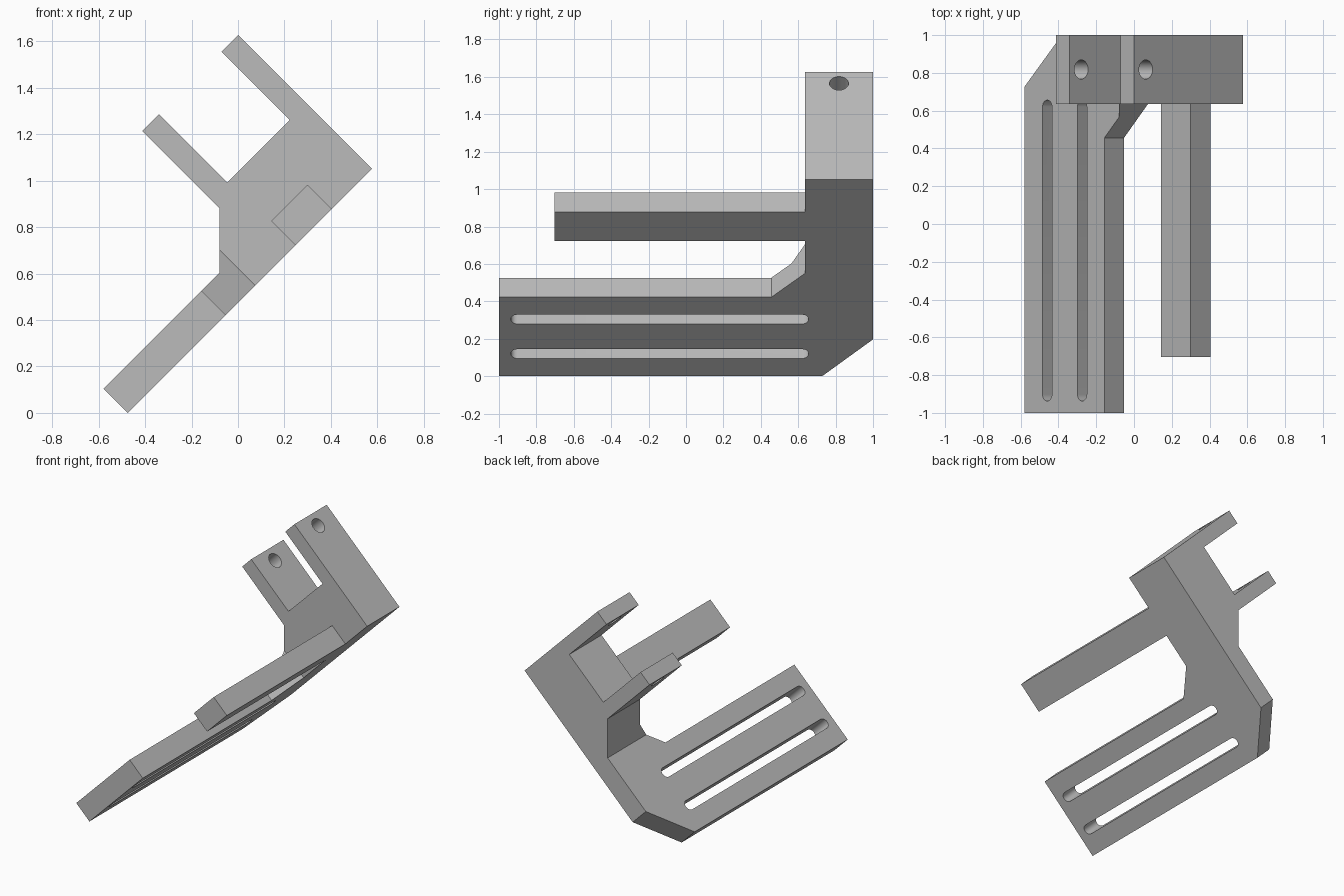
import bpy, bmesh
from math import sin, cos, pi, sqrt
from mathutils import Matrix, Vector

cube = bpy.data.objects.get("Cube")
if cube:
    bpy.data.objects.remove(cube, do_unlink=True)

# Part sizes, in the bracket's own frame: u along plate, y depth, n off plate
THICK, LENGTH, TOP = 0.147, 1.487, 0.814
FRONT = 0.636            # front face of the clevis block
TILT = Matrix.Translation((-0.475, 0, 0)) @ Matrix.Rotation(-pi / 4, 4, 'Y')

grey = bpy.data.materials.new("plain_grey")
grey.use_nodes = True
grey.diffuse_color = (0.5, 0.5, 0.5, 1)
grey.node_tree.nodes["Principled BSDF"].inputs["Base Color"].default_value = (0.5, 0.5, 0.5, 1)


def prism(name, points, direction):
    """Closed outline swept along a direction."""
    bm = bmesh.new()
    face = bm.faces.new([bm.verts.new(p) for p in points])
    swept = bmesh.ops.extrude_face_region(bm, geom=[face])["geom"]
    verts = [g for g in swept if isinstance(g, bmesh.types.BMVert)]
    bmesh.ops.translate(bm, verts=verts, vec=Vector(direction))
    bmesh.ops.recalc_face_normals(bm, faces=bm.faces)
    mesh = bpy.data.meshes.new(name)
    bm.to_mesh(mesh)
    bm.free()
    mesh.materials.append(grey)
    obj = bpy.data.objects.new(name, mesh)
    bpy.context.collection.objects.link(obj)
    return obj


def combine(target, tool, operation):
    """Apply a boolean and discard the tool."""
    tool.hide_render = True
    mod = target.modifiers.new(operation, 'BOOLEAN')
    mod.operation, mod.object, mod.solver = operation, tool, 'EXACT'
    bpy.context.view_layer.objects.active = target
    bpy.ops.object.modifier_apply(modifier=mod.name)
    bpy.data.objects.remove(tool, do_unlink=True)


# Side profile: plate, sloped shoulder and two-lug clevis
profile = [(0, 0), (LENGTH, 0), (LENGTH, TOP), (1.385, TOP), (1.385, 0.398),
           (1.004, 0.398), (1.004, TOP), (0.903, TOP), (0.903, 0.345),
           (0.705, THICK), (0, THICK)]
bracket = prism("clamp_bracket", [(u, -1, n) for u, n in profile], (0, 2, 0))

# Plan outline: slotted plate, gusset, block and clipped back corner
plan = [(0, -1), (0.597, -1), (0.597, 0.456), (0.777, FRONT), (1.6, FRONT),
        (1.6, 1.1), (0.378, 1.1), (0.278, 1), (0, 0.728)]
plan = [(u, min(y, 1)) for u, y in plan if (u, y) != (0.378, 1.1)]
combine(bracket, prism("plan_cutter", [(u, y, -0.1) for u, y in plan], (0, 0, 1.2)), 'INTERSECT')

# Support arm reaching forward from the block
arm = [(1.022, 0), (1.243, 0), (1.243, THICK), (1.022, THICK)]
combine(bracket, prism("support_arm", [(u, -0.703, n) for u, n in arm],
                       (0, 0.703 + FRONT + 0.1, 0)), 'UNION')

# Two round-ended slots through the plate
R = 0.035
for u in (0.169, 0.43):
    ends = []
    for i in range(26):
        a = pi * (i if i < 13 else i - 1) / 12
        y = 0.656 - R if i < 13 else -0.937 + R
        ends.append((u + R * cos(a), y + R * sin(a), -0.1))
    combine(bracket, prism("slot_cutter", ends, (0, 0, 0.4)), 'DIFFERENCE')

# Pin hole through both lugs
ring = [(0.8, 0.818 + 0.051 * cos(pi * i / 16), 0.727 + 0.051 * sin(pi * i / 16))
        for i in range(32)]
combine(bracket, prism("pin_cutter", ring, (0.9, 0, 0)), 'DIFFERENCE')

# Lean the bracket onto its lower edge and smooth only the round cuts
bracket.data.transform(TILT)
bpy.ops.object.select_all(action='DESELECT')
bracket.select_set(True)
bpy.context.view_layer.objects.active = bracket
bpy.ops.object.shade_smooth_by_angle(angle=pi / 6)
